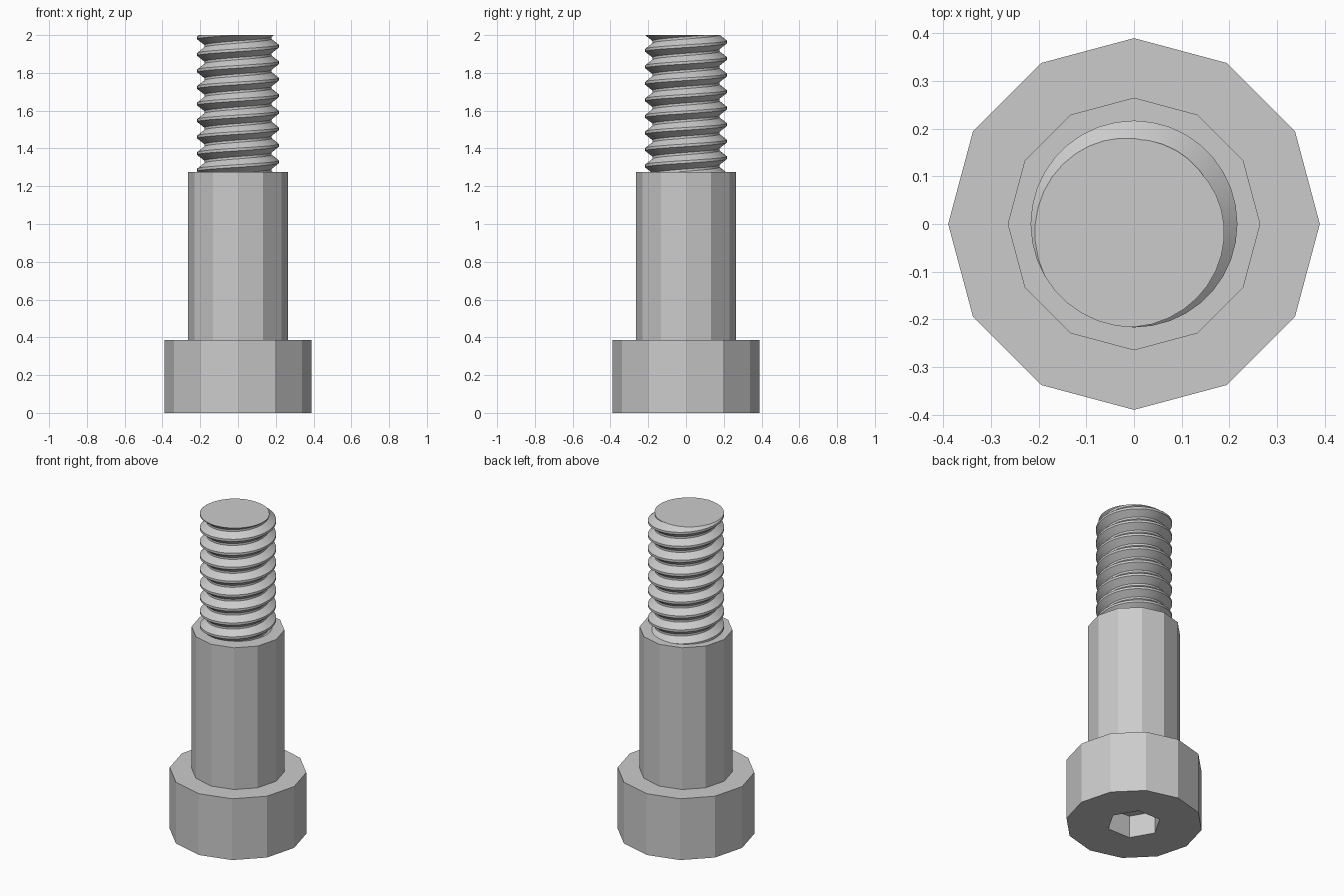
import bpy, bmesh, math

if "Cube" in bpy.data.objects:
    bpy.data.objects.remove(bpy.data.objects["Cube"])

HEAD_TOP, SHOULDER_TOP, TOP = 0.385, 1.275, 2.0
PITCH, R_MAJOR, R_MINOR = 0.0875, 0.217, 0.178


def add_object(name, bm):
    bmesh.ops.recalc_face_normals(bm, faces=bm.faces[:])
    mesh = bpy.data.meshes.new(name)
    bm.to_mesh(mesh)
    bm.free()
    obj = bpy.data.objects.new(name, mesh)
    bpy.context.collection.objects.link(obj)
    return obj


def prism(name, sides, radius, z0, z1):
    """Upright prism with a corner on the +x axis."""
    bm = bmesh.new()
    rings = [[bm.verts.new((radius * math.cos(math.tau * i / sides),
                            radius * math.sin(math.tau * i / sides), z))
              for i in range(sides)] for z in (z0, z1)]
    for i in range(sides):
        j = (i + 1) % sides
        bm.faces.new((rings[0][i], rings[0][j], rings[1][j], rings[1][i]))
    bm.faces.new(rings[0])
    bm.faces.new(rings[1])
    return add_object(name, bm)


# Head with a hexagonal key socket in its underside
head = prism("head", 12, 0.39, 0, HEAD_TOP)
cutter = prism("socket_cutter", 6, 0.155, -0.1, 0.14)
cutter.hide_render = True
cutter.hide_set(True)
cut = head.modifiers.new("socket", "BOOLEAN")
cut.operation = "DIFFERENCE"
cut.solver = "EXACT"
cut.object = cutter

# Plain shoulder
prism("shoulder", 12, 0.265, HEAD_TOP, SHOULDER_TOP)


# Right-handed helical thread, trimmed flat at both ends
def build_thread(segments=36, turns=12):
    profile = [(-0.43, R_MINOR), (-0.08, R_MAJOR), (0.08, R_MAJOR), (0.43, R_MINOR)]
    start = TOP - PITCH * (turns - 1 + 240 / 360)
    bm = bmesh.new()
    columns = []
    for j in range(segments):
        a = math.tau * j / segments
        columns.append([bm.verts.new((r * math.cos(a), r * math.sin(a),
                                      start + PITCH * (k + j / segments + off)))
                        for k in range(turns + 2) for off, r in profile])
    for j in range(segments):
        left, right = columns[j], columns[(j + 1) % segments]
        if j == segments - 1:          # the seam climbs by one turn
            right = right[len(profile):]
        for i in range(len(right) - 1):
            bm.faces.new((left[i], right[i], right[i + 1], left[i + 1]))
    for z, normal in ((TOP, 1), (SHOULDER_TOP - 0.005, -1)):
        bmesh.ops.bisect_plane(bm, geom=bm.verts[:] + bm.edges[:] + bm.faces[:],
                               plane_co=(0, 0, z), plane_no=(0, 0, normal),
                               clear_outer=True)
    bmesh.ops.holes_fill(bm, edges=[e for e in bm.edges if e.is_boundary], sides=0)
    return add_object("thread", bm)


thread = build_thread()
bpy.context.view_layer.objects.active = thread
thread.select_set(True)
bpy.ops.object.shade_smooth_by_angle(angle=math.radians(30))
